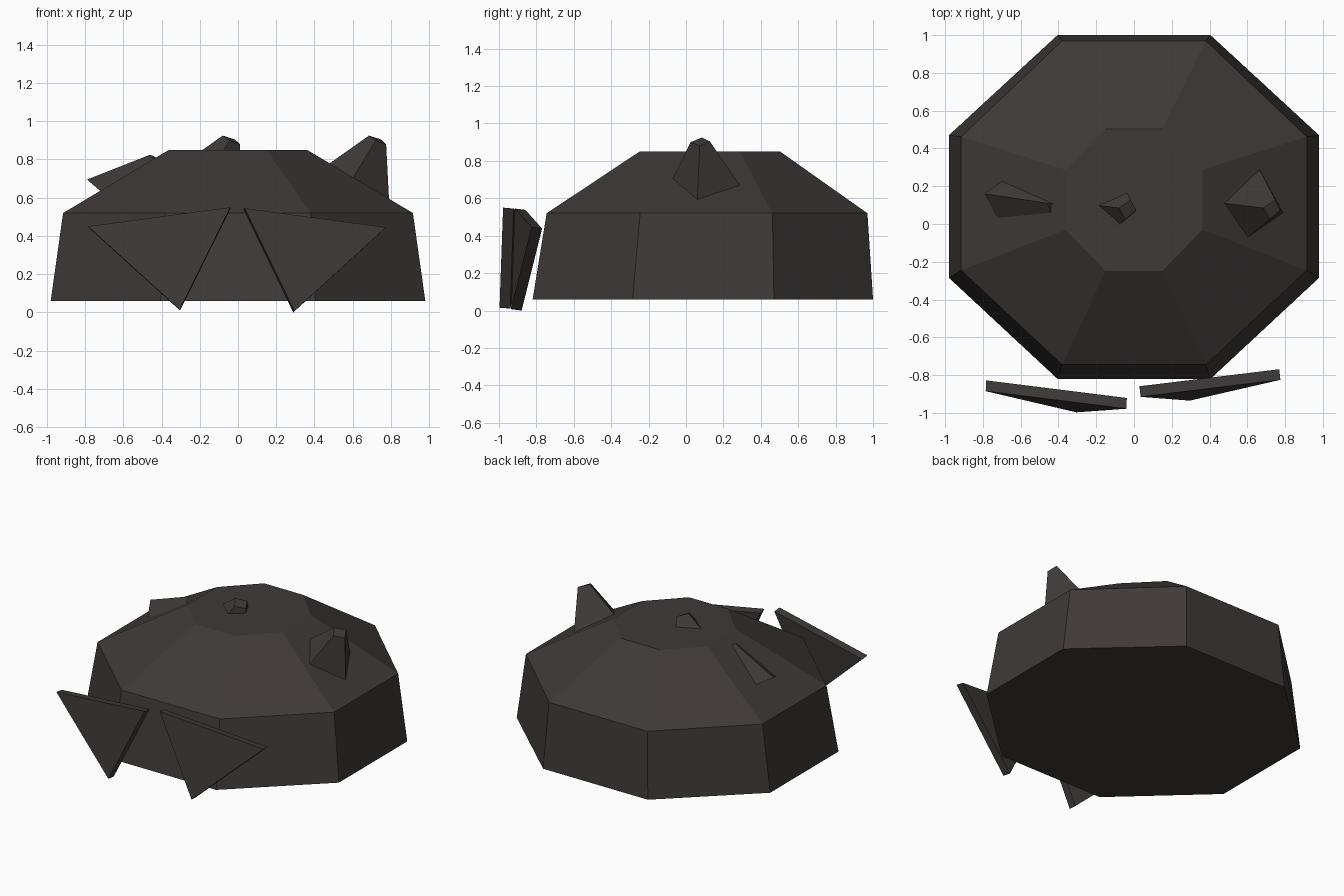
import bpy, bmesh
from mathutils import Vector

if "Cube" in bpy.data.objects:
    bpy.data.objects.remove(bpy.data.objects["Cube"])

charcoal = bpy.data.materials.new("dark charcoal")
charcoal.diffuse_color = (0.05, 0.041, 0.041, 1)
charcoal.use_nodes = True
charcoal.node_tree.nodes["Principled BSDF"].inputs["Base Color"].default_value = charcoal.diffuse_color


def loft(name, rings):
    """Join equal-length point rings into one closed, flat-shaded solid."""
    bm = bmesh.new()
    loops = [[bm.verts.new(p) for p in ring] for ring in rings]
    n = len(loops[0])
    for a, b in zip(loops, loops[1:]):
        for i in range(n):
            j = (i + 1) % n
            bm.faces.new((a[i], a[j], b[j], b[i]))
    bm.faces.new(loops[0][::-1])
    bm.faces.new(loops[-1])
    bmesh.ops.recalc_face_normals(bm, faces=bm.faces)
    mesh = bpy.data.meshes.new(name)
    bm.to_mesh(mesh)
    bm.free()
    mesh.materials.append(charcoal)
    obj = bpy.data.objects.new(name, mesh)
    bpy.context.collection.objects.link(obj)
    return obj


def octagon(z, narrow, wide, back, back_side, front_side, front):
    """Mirrored eight-sided ring, listed from the back to the front."""
    half = [(narrow, back), (wide, back_side), (wide, front_side), (narrow, front)]
    return [(x, y, z) for x, y in half] + [(-x, y, z) for x, y in reversed(half)]


# Body: steep sides, sloped shoulder, flat top
loft("body", [
    octagon(0.06, 0.405, 0.98, 1.0, 0.47, -0.285, -0.82),
    octagon(0.52, 0.38, 0.915, 0.97, 0.462, -0.245, -0.745),
    octagon(0.85, 0.15, 0.362, 0.503, 0.287, -0.03, -0.248),
])

# Front plates: thin tilted triangles
plates = {
    "left_front_plate": ([(-0.785, -0.885, 0.45), (-0.04, -0.978, 0.55),
                          (-0.305, -0.997, 0.015)], (0.002, 0.057, -0.005)),
    "right_front_plate": ([(0.775, -0.825, 0.445), (0.035, -0.915, 0.545),
                           (0.295, -0.935, 0.007)], (-0.006, 0.056, -0.007)),
}
for name, (tri, depth) in plates.items():
    loft(name, [tri, [Vector(p) + Vector(depth) for p in tri]])

# Horns: tapered four-sided spikes, the middle one sunk into the top
base = [(0.48, 0.11, 0.78), (0.665, 0.288, 0.67), (0.79, 0.06, 0.59), (0.60, -0.073, 0.70)]
tip = [(0.685, 0.085, 0.925), (0.748, 0.127, 0.905), (0.775, 0.073, 0.88), (0.72, 0.025, 0.90)]
loft("right_horn", [base, tip])
middle = loft("middle_horn", [base, tip])
middle.location.x = -0.765

# Left horn: lies along the shoulder
loft("left_horn", [
    [(-0.79, 0.16, 0.695), (-0.695, 0.23, 0.645), (-0.62, 0.10, 0.58), (-0.72, 0.03, 0.635)],
    [(-0.46, 0.11, 0.825), (-0.428, 0.108, 0.81), (-0.42, 0.08, 0.78), (-0.435, 0.05, 0.80)],
])
